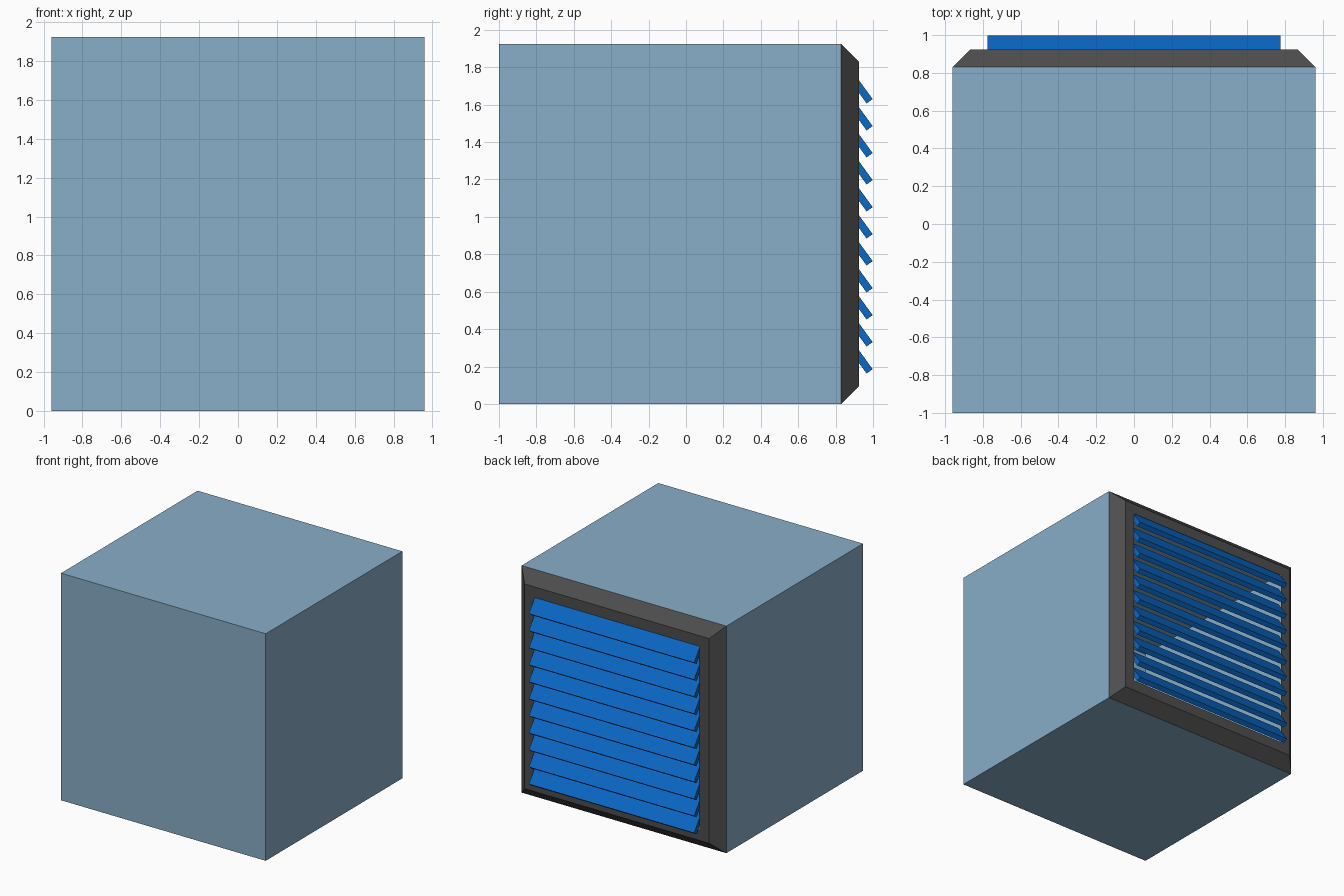
import bpy, bmesh
from math import radians, sin, cos
from mathutils import Matrix, Vector

if "Cube" in bpy.data.objects:
    bpy.data.objects.remove(bpy.data.objects["Cube"])

W, H = 0.96, 1.925          # half width, height
CZ = H / 2
Y_FRONT, Y_SEAM, Y_FACE = -1.0, 0.83, 0.925


def material(name, rgb):
    m = bpy.data.materials.new(name)
    m.diffuse_color = (*rgb, 1)
    m.use_nodes = True
    m.node_tree.nodes["Principled BSDF"].inputs["Base Color"].default_value = m.diffuse_color
    return m


def finish(bm, name, mat):
    mesh = bpy.data.meshes.new(name)
    bm.to_mesh(mesh)
    bm.free()
    obj = bpy.data.objects.new(name, mesh)
    mesh.materials.append(mat)
    bpy.context.collection.objects.link(obj)
    return obj


def ring(bm, y, inset):
    """Rectangular loop in the xz plane, counter-clockwise seen from the front."""
    w, h = W - inset, CZ - inset
    return [bm.verts.new((sx * w, y, CZ + sz * h))
            for sx, sz in ((-1, -1), (1, -1), (1, 1), (-1, 1))]


def bridge(bm, a, b):
    for i in range(4):
        j = (i + 1) % 4
        bm.faces.new((a[j], a[i], b[i], b[j]))


blue_grey = material("casing_blue_grey", (0.25, 0.42, 0.58))
dark = material("frame_dark_grey", (0.075, 0.075, 0.075))
blue = material("slat_blue", (0.003, 0.14, 0.57))

# Casing: thin box, open at the back behind the slats
bm = bmesh.new()
front, back = ring(bm, Y_FRONT, 0), ring(bm, Y_SEAM, 0)
bm.faces.new(front)
bridge(bm, front, back)
finish(bm, "casing", blue_grey)

# Frame: bevelled border with a rectangular opening
bm = bmesh.new()
outer, face, opening = ring(bm, Y_SEAM, 0), ring(bm, Y_FACE, 0.095), ring(bm, Y_FACE, 0.185)
bridge(bm, outer, face)
bridge(bm, face, opening)
finish(bm, "vent_frame", dark)

# Slats: tilted boards, sloping down and outwards
TILT, LENGTH, THICK, PITCH = radians(54), 0.18, 0.04, 0.1444
along = Vector((0, cos(TILT), -sin(TILT)))
normal = Vector((0, sin(TILT), cos(TILT)))
top_tip = Vector((0, 0.998, 1.63))
for i in range(11):
    centre = top_tip - along * LENGTH / 2 - normal * THICK / 2 - Vector((0, 0, i * PITCH))
    bm = bmesh.new()
    bmesh.ops.create_cube(bm, size=1, matrix=(
        Matrix.Rotation(-TILT, 4, 'X') @ Matrix.Diagonal((1.55, LENGTH, THICK, 1))))
    slat = finish(bm, f"slat_{i + 1}", blue)
    slat.location = centre
